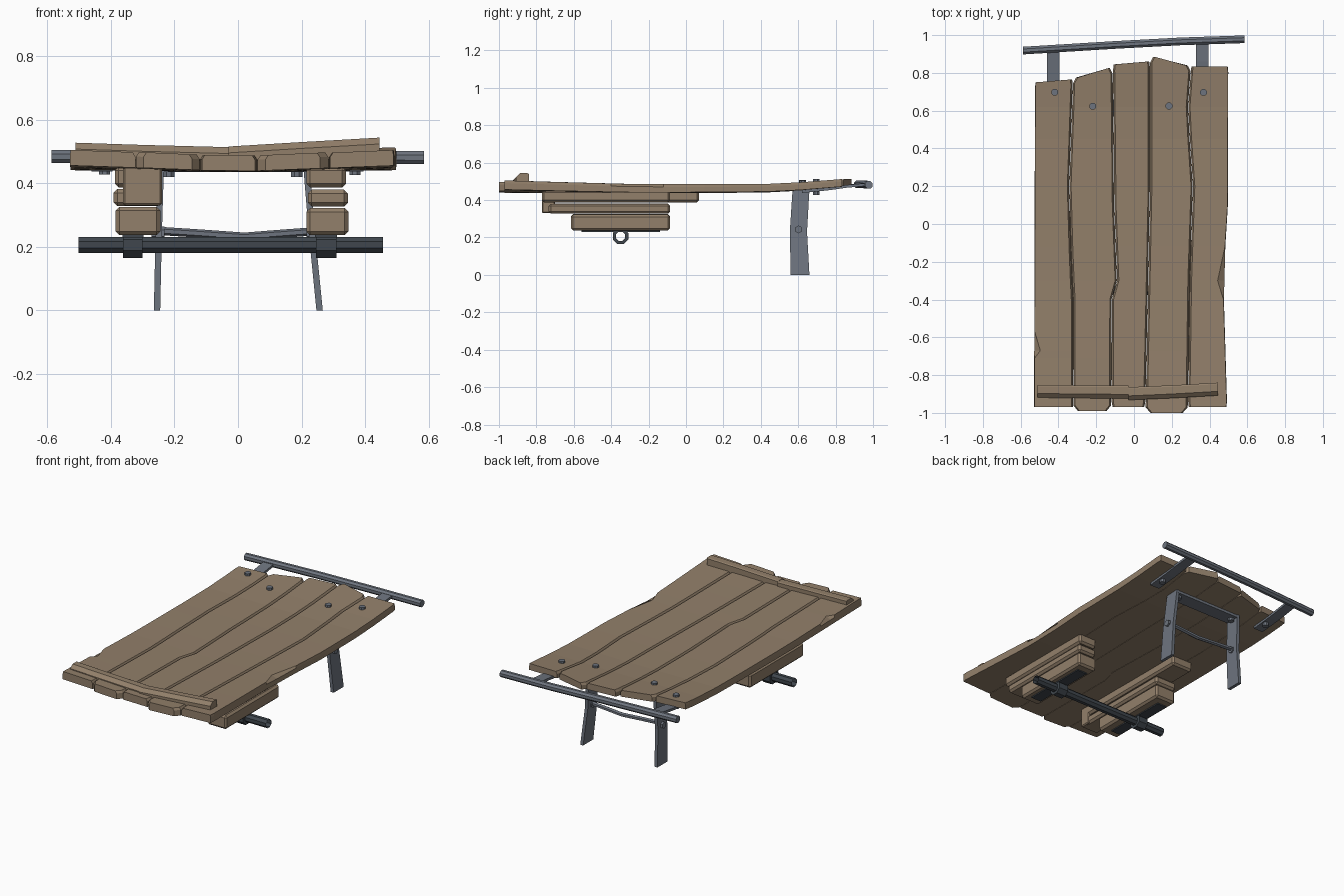
import bpy, bmesh, math
from mathutils import Vector

if "Cube" in bpy.data.objects:
    bpy.data.objects.remove(bpy.data.objects["Cube"])


def material(name, rgb):
    m = bpy.data.materials.new(name)
    m.diffuse_color = (*rgb, 1)
    m.use_nodes = True
    m.node_tree.nodes["Principled BSDF"].inputs["Base Color"].default_value = m.diffuse_color
    return m


WOOD = material("weathered wood", (0.29, 0.215, 0.145))
STEEL = material("grey steel", (0.155, 0.175, 0.21))
DARK = material("dark iron", (0.05, 0.062, 0.075))


def interp(pts, t):
    if t <= pts[0][0]:
        return pts[0][1]
    for (a, u), (b, v) in zip(pts, pts[1:]):
        if t <= b:
            return u + (v - u) * (t - a) / (b - a)
    return pts[-1][1]


def loft(name, rings, mat, caps=True, closed=False):
    """Skin a list of equal-length rings."""
    bm = bmesh.new()
    vr = [[bm.verts.new(p) for p in r] for r in rings]
    n = len(vr[0])
    pairs = list(zip(vr, vr[1:])) + ([(vr[-1], vr[0])] if closed else [])
    for a, b in pairs:
        for i in range(n):
            j = (i + 1) % n
            bm.faces.new((a[i], a[j], b[j], b[i]))
    if caps and not closed:
        bm.faces.new(vr[0])
        bm.faces.new(vr[-1])
    bmesh.ops.recalc_face_normals(bm, faces=bm.faces)
    if not caps and not closed:  # open tube: make sure it faces outwards
        mid = sum((v.co for v in bm.verts), Vector()) / len(bm.verts)
        f = list(bm.faces)[0]
        d = f.calc_center_median() - mid
        d.x = 0
        if f.normal.dot(d) < 0:
            bmesh.ops.reverse_faces(bm, faces=bm.faces)
    me = bpy.data.meshes.new(name)
    bm.to_mesh(me)
    bm.free()
    me.materials.append(mat)
    ob = bpy.data.objects.new(name, me)
    bpy.context.collection.objects.link(ob)
    return ob


def bevel(ob, w):
    m = ob.modifiers.new("bevel", 'BEVEL')
    m.width, m.segments = w, 1
    return ob


def box(name, x, y, z, mat, w=0):
    rings = [[(x[0], yy, z[0]), (x[1], yy, z[0]), (x[1], yy, z[1]), (x[0], yy, z[1])] for yy in y]
    ob = loft(name, rings, mat)
    return bevel(ob, w) if w else ob


def ngon(c, r, n, axis):
    """Ring of n points round c, flat side up, across axis x or z."""
    out = []
    for i in range(n):
        a = 2 * math.pi * (i + 0.5) / n
        u, v = r * math.cos(a), r * math.sin(a)
        out.append((c[0], c[1] + u, c[2] + v) if axis == 'x' else (c[0] + u, c[1] + v, c[2]))
    return out


# ---- bed planks ----
def bed_z(x, y):
    """Underside height of the sagging bed."""
    base = interp([(-1, .457), (-.65, .449), (-.25, .441), (.4, .443), (.65, .456), (.9, .478)], y)
    dip = interp([(-1, .02), (-.25, .006), (.9, .004)], y)
    return base - dip * (1 - min(1, abs(x) / .5))


def bed_t(y):
    return interp([(-1, .049), (-.25, .044), (.9, .04)], y)


EDGES = [
    [(-1, -.53), (.8, -.525)],
    [(-1, -.322), (-.4, -.322), (-.2, -.332), (.2, -.343), (.8, -.322)],
    [(-1, -.12), (-.38, -.118), (-.3, -.09), (.1, -.105), (.8, -.112)],
    [(-1, .06), (-.3, .075), (.2, .085), (.8, .085)],
    [(-1, .285), (-.3, .295), (.2, .312), (.6, .285), (.8, .3)],
    [(-1, .495), (-.4, .477), (-.1, .485), (.1, .498), (.8, .5)],
]
NOTCH_L = [(-.71, 0), (-.67, .03), (-.57, 0)]
NOTCH_R = [(-.4, 0), (-.3, .034), (-.12, 0)]
# front y, back y at left, back y at right, corner cut
ENDS = [(-.97, .75, .765, 0), (-.99, .775, .825, .024), (-.97, .845, .86, .006),
        (-1.0, .885, .84, .026), (-.97, .835, .835, .004)]
STATIONS = [-.71, -.67, -.57, -.4, -.3, -.12, .1, .2, .45, .62]

for k, (y0, yl, yr, cut) in enumerate(ENDS):
    rows = [(y0, y0, cut), (y0 + .03, y0 + .03, 0)] + [(y, y, 0) for y in STATIONS]
    rows += [(yl - .03, yr - .03, 0), (yl, yr, max(cut * .6, .003))]
    rings = []
    for a, b, c in rows:
        xl, xr = interp(EDGES[k], a) + c + .001, interp(EDGES[k + 1], b) - c - .001
        nl = .009 + (interp(NOTCH_L, a) if k == 0 else 0)
        nr = .009 + (interp(NOTCH_R, b) if k == 4 else 0)
        if k == 0:
            nl -= .007
        if k == 4:
            nr -= .007
        zl, zr, tl, tr = bed_z(xl, a), bed_z(xr, b), bed_t(a), bed_t(b)
        rings.append([(xl, a, zl), (xr, b, zr), (xr, b, zr + tr - .014), (xr - nr, b, zr + tr),
                      (xl + nl, a, zl + tl), (xl, a, zl + tl - .014)])
    loft(f"bed_plank_{k + 1}", rings, WOOD)

# ---- toe strips across the front of the bed ----
for name, pts in (("left_toe_strip", [(-.512, -.885, .528), (-.3, -.888, .521), (-.03, -.89, .514)]),
                  ("right_toe_strip", [(-.03, -.898, .516), (.2, -.888, .53), (.445, -.874, .544)])):
    rings = [[(x, y - .034, .475), (x, y + .034, .475), (x, y + .034, z - .004), (x, y + .026, z),
              (x, y - .012, z), (x, y - .034, z - .02)] for x, y, z in pts]
    loft(name, rings, WOOD)

# ---- stacked axle blocks ----
for name, x, y, z in (
        ("left_block_top", (-.388, -.24), (-.735, .07), (.387, .452)),
        ("left_block_middle", (-.392, -.242), (-.735, -.085), (.328, .382)),
        ("left_block_bottom", (-.385, -.244), (-.615, -.085), (.237, .326)),
        ("right_block_top", (.215, .34), (-.77, -.085), (.387, .452)),
        ("right_block_middle", (.22, .346), (-.735, -.085), (.327, .38)),
        ("right_block_bottom", (.215, .348), (-.615, -.085), (.237, .322))):
    box(name, x, y, z, WOOD, .012)
box("left_block_front_pad", (-.362, -.24), (-.77, -.70), (.33, .452), WOOD, .006)

# ---- axle, clamps and plates ----
AX = (-.35, .206)
loft("axle", [ngon((x, *AX), .027, 8, 'x') for x in (-.502, .457)], DARK, caps=False)
for side, x0, x1 in (("left", -.362, -.3), ("right", .245, .31)):
    loft(side + "_axle_clamp", [ngon((x, *AX), r, 8, 'x') for x, r in
                                ((x0, .045), (x1, .045), (x1, .027), (x0, .027))], DARK, closed=True)
    box(side + "_axle_plate", (x0 - .002, x1 + .002), (-.56, -.14), (.23, .24), DARK)

# ---- rear prop legs ----
LEG = [(0, .56, .66), (.23, .555, .647), (.46, .57, .66)]
for side, xs in (("left", (-.255, -.25, -.243)), ("right", (.257, .234, .215))):
    rings = [[(x - .01, a, z), (x + .01, a, z), (x + .01, b, z), (x - .01, b, z)]
             for x, (z, a, b) in zip(xs, LEG)]
    loft(side + "_leg", rings, STEEL)
    s = -1 if side == "left" else 1
    loft(side + "_leg_bolt", [ngon((xs[1] + s * d, .602, .243), .021, 6, 'x') for d in (-.018, .022)], STEEL)
box("leg_top_plate", (-.25, .222), (.57, .66), (.436, .452), STEEL)
loft("leg_brace", [ngon((x, .602, z), .013, 6, 'x') for x, z in
                   ((-.245, .25), (-.12, .242), (.02, .232), (.12, .24), (.228, .248))], STEEL)

# ---- push handle and its brackets ----
loft("handle_bar", [ngon((x, y, z), .022, 8, 'x') for x, y, z in
                    ((-.588, .918, .484), (-.1, .948, .485), (.25, .967, .482), (.585, .978, .481))], STEEL)
for side, x, yb in (("left", -.428, .925), ("right", .362, .968)):
    rings = [[(x - .033, y, z), (x + .033, y, z), (x + .033, y, z + .015), (x - .033, y, z + .015)]
             for y, z in ((.62, .438), (.76, .452), (.86, .466), (yb, .476))]
    loft(side + "_handle_bracket", rings, STEEL)

# ---- bolts through the bed ----
for i, (x, y) in enumerate(((-.42, .697), (-.218, .623), (.185, .625), (.368, .697))):
    z = bed_z(x, y)
    loft(f"bed_bolt_{i + 1}", [ngon((x, y, z + d), .019, 8, 'z') for d in (-.032, .054)], STEEL)
